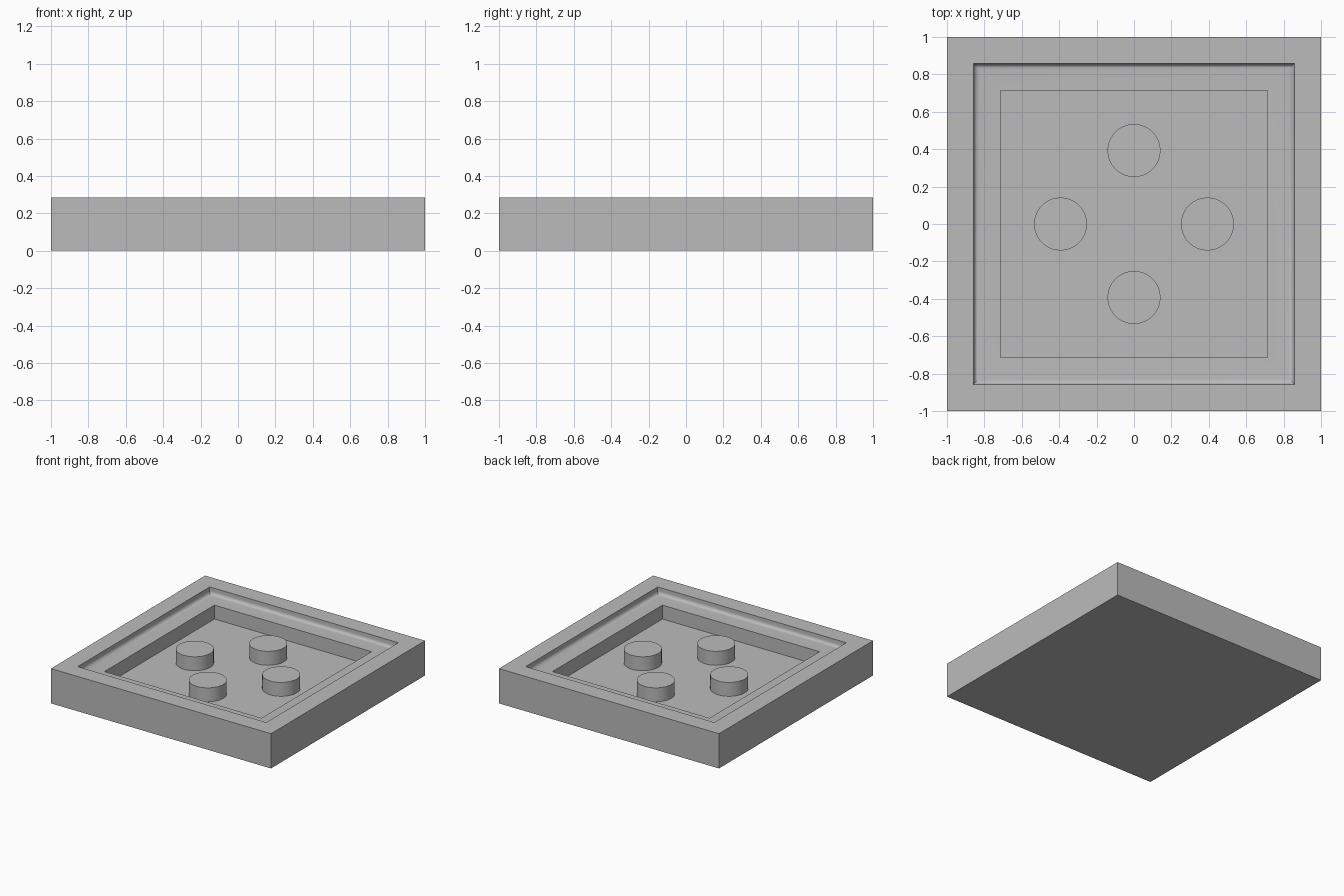
import bpy, bmesh
from math import sin, cos, pi, radians

old = bpy.data.objects.get("Cube")
if old:
    bpy.data.objects.remove(old, do_unlink=True)

UNIT = 1 / 7                      # wall module of the tray
RIM, LEDGE, FLOOR = 2 * UNIT, 1.6 * UNIT, 0.8 * UNIT

grey = bpy.data.materials.new("plain grey")
grey.use_nodes = True
colour = (0.5, 0.5, 0.5, 1)
grey.diffuse_color = colour
grey.node_tree.nodes["Principled BSDF"].inputs["Base Color"].default_value = colour


def loft(name, profile, sides, turn=0.0, location=(0, 0, 0)):
    """Join rings given as (radius, height) pairs and cap both ends."""
    bm = bmesh.new()
    rings = []
    for r, z in profile:
        angles = [turn + 2 * pi * i / sides for i in range(sides)]
        rings.append([bm.verts.new((r * cos(a), r * sin(a), z)) for a in angles])
    for low, high in zip(rings, rings[1:]):
        for i in range(sides):
            j = (i + 1) % sides
            bm.faces.new((low[i], low[j], high[j], high[i]))
    bm.faces.new(rings[0][::-1])
    bm.faces.new(rings[-1])
    mesh = bpy.data.meshes.new(name)
    bm.to_mesh(mesh)
    bm.free()
    mesh.materials.append(grey)
    obj = bpy.data.objects.new(name, mesh)
    obj.location = location
    bpy.context.collection.objects.link(obj)
    bpy.ops.object.select_all(action="DESELECT")
    obj.select_set(True)
    bpy.context.view_layer.objects.active = obj
    bpy.ops.object.shade_smooth_by_angle(angle=radians(30))
    return obj


# Square tray: outer wall, rim, rounded step down to the ledge, then the pocket
fillet = 0.2 * UNIT
lip, pocket = 6 * UNIT, 5 * UNIT
steps = 8
curve = [(lip - fillet * (1 - cos(a)), LEDGE + fillet * (1 - sin(a)))
         for a in (pi / 2 * i / steps for i in range(steps + 1))]
half_widths = [(1, 0), (1, RIM), (lip, RIM)] + curve + [(pocket, LEDGE), (pocket, FLOOR)]
loft("tray", [(w * 2 ** 0.5, z) for w, z in half_widths], 4, pi / 4)

# Four round pegs on the pocket floor
reach = 2.75 * UNIT
for side, x, y in (("front", 0, -1), ("back", 0, 1), ("left", 1, 0), ("right", -1, 0)):
    loft(side + "_peg", [(0.99 * UNIT, FLOOR - 0.01), (0.99 * UNIT, LEDGE)], 64,
         location=(x * reach, y * reach, 0))
